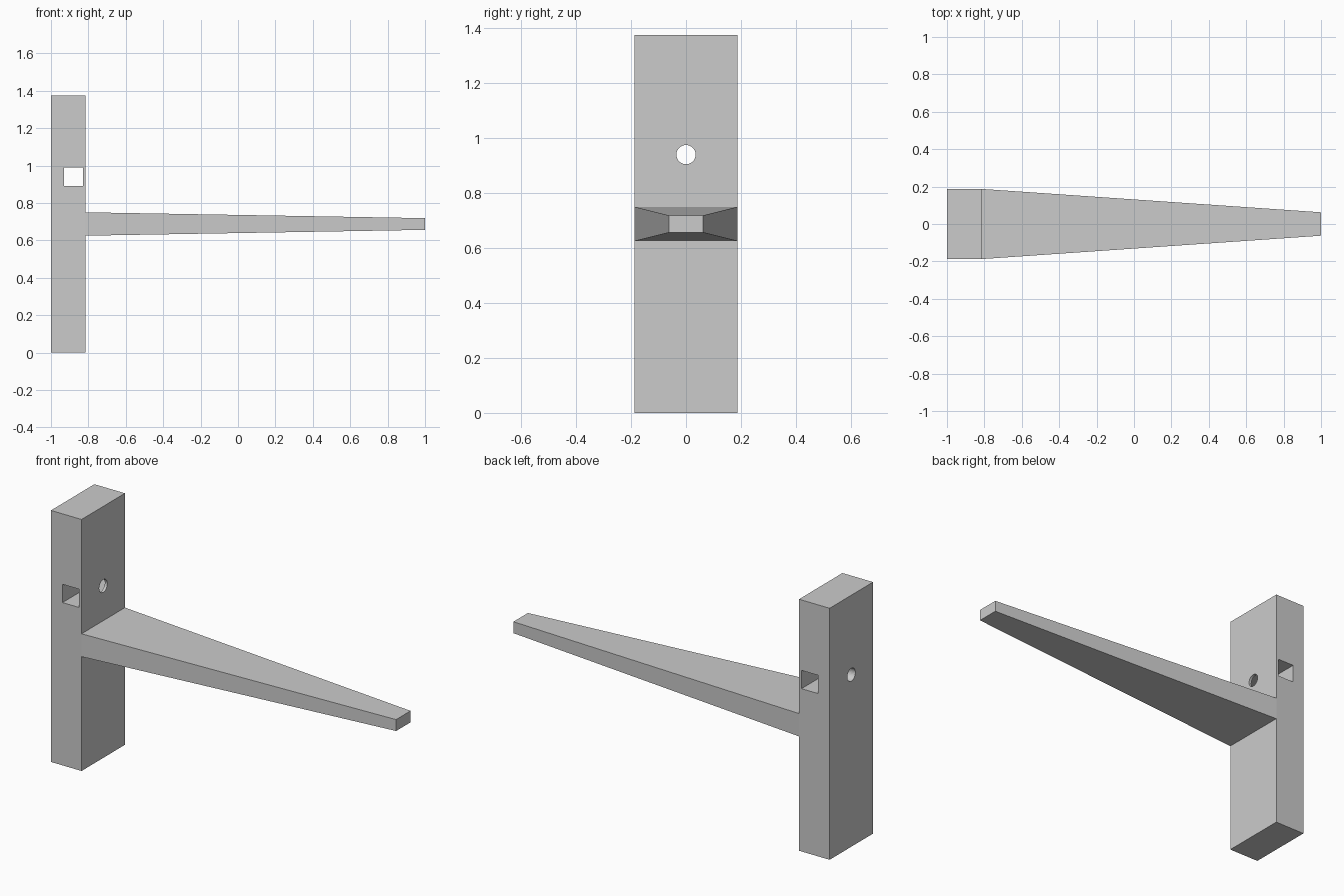
import bpy
from math import pi

if "Cube" in bpy.data.objects:
    bpy.data.objects.remove(bpy.data.objects["Cube"], do_unlink=True)

# Single matte grey
grey = bpy.data.materials.new("light_grey")
grey.use_nodes = True
colour = (0.6, 0.6, 0.6, 1)
grey.diffuse_color = colour
grey.node_tree.nodes["Principled BSDF"].inputs["Base Color"].default_value = colour


def box(name, low, high):
    """Axis-aligned box between two corners."""
    bpy.ops.mesh.primitive_cube_add(size=1)
    obj = bpy.context.object
    obj.name = name
    for v in obj.data.vertices:
        v.co = [l if c < 0 else h for c, l, h in zip(v.co, low, high)]
    obj.data.materials.append(grey)
    return obj


def cut(target, cutter):
    """Subtract a hidden cutter from the target."""
    cutter.hide_render = True
    mod = target.modifiers.new("cut_" + cutter.name, 'BOOLEAN')
    mod.operation = 'DIFFERENCE'
    mod.solver = 'EXACT'
    mod.object = cutter
    bpy.context.view_layer.objects.active = target
    bpy.ops.object.modifier_apply(modifier=mod.name)
    bpy.data.objects.remove(cutter, do_unlink=True)


half_width = 0.1875
face_x = -0.815
hole_z = 0.94

# Upright post
post = box("post", (-1, -half_width, 0), (face_x, half_width, 1.375))

# Square slot running front to back
cut(post, box("slot_cutter", (-0.93, -0.5, 0.89), (-0.83, 0.5, 0.99)))

# Round hole running side to side
bpy.ops.mesh.primitive_cylinder_add(vertices=32, radius=0.035, depth=0.6,
                                    location=(-0.9, 0, hole_z),
                                    rotation=(0, pi / 2, 0))
hole = bpy.context.object
hole.name = "hole_cutter"
hole.data.materials.append(grey)
cut(post, hole)

# Arm tapering in width and height towards its tip
arm_z = 0.6875
arm = box("arm", (face_x, -half_width, arm_z - 0.0625),
          (1, half_width, arm_z + 0.0625))
for v in arm.data.vertices:
    if v.co.x > 0:
        v.co.y /= 3
        v.co.z = arm_z + (v.co.z - arm_z) / 2
